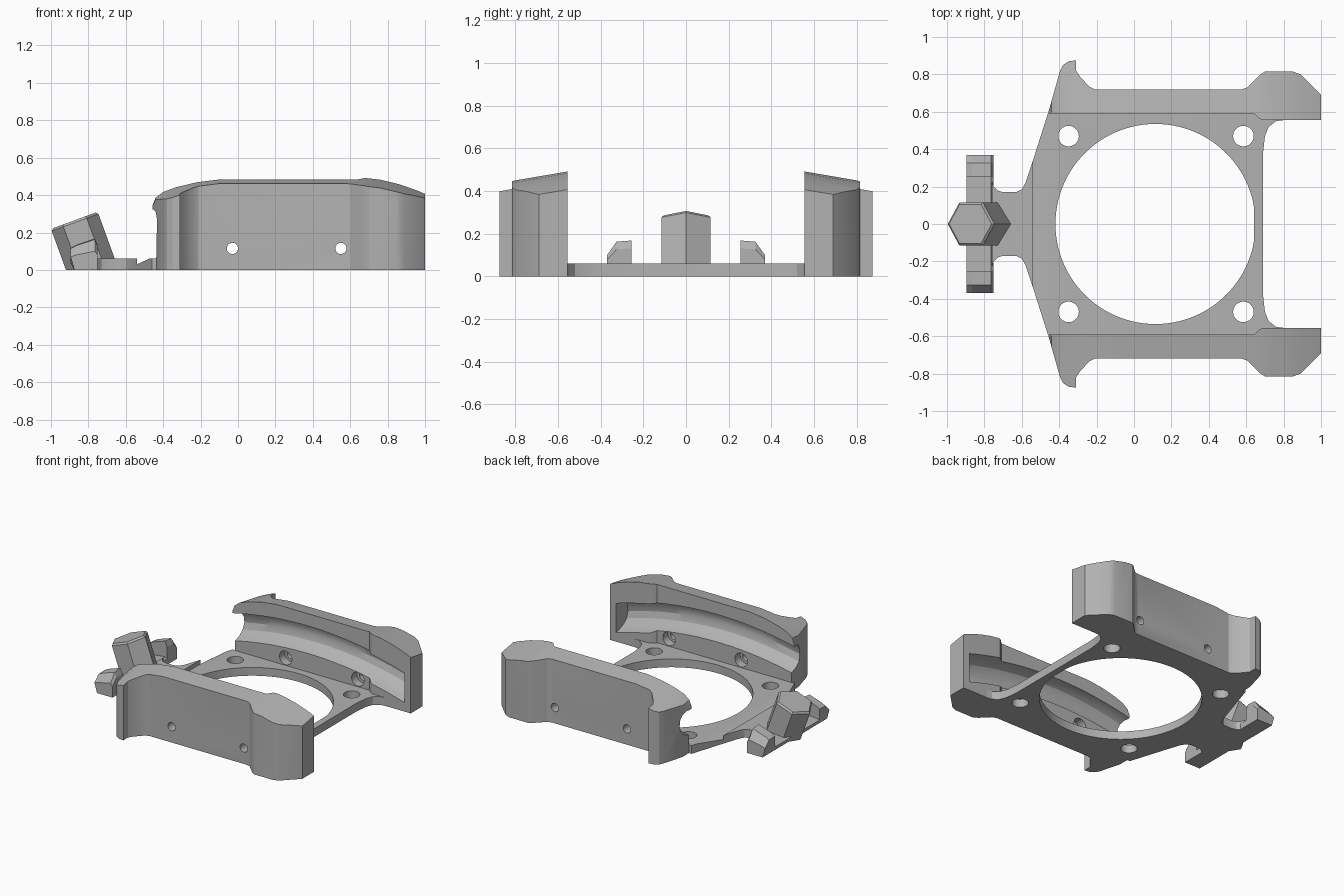
import bpy, bmesh, math
from mathutils import Matrix, Vector

if "Cube" in bpy.data.objects:
    bpy.data.objects.remove(bpy.data.objects["Cube"])

grey = bpy.data.materials.new("plain_grey")
grey.use_nodes = True
GREY = (0.45, 0.45, 0.45, 1)
grey.diffuse_color = GREY
grey.node_tree.nodes["Principled BSDF"].inputs["Base Color"].default_value = GREY


def loft(name, rings):
    """Closed solid through a list of matching rings."""
    bm = bmesh.new()
    rows = [[bm.verts.new(p) for p in ring] for ring in rings]
    n = len(rows[0])
    for a, b in zip(rows, rows[1:]):
        for i in range(n):
            j = (i + 1) % n
            bm.faces.new((a[i], a[j], b[j], b[i]))
    bm.faces.new(rows[0])
    bm.faces.new(rows[-1])
    bmesh.ops.recalc_face_normals(bm, faces=bm.faces)
    mesh = bpy.data.meshes.new(name)
    bm.to_mesh(mesh)
    bm.free()
    mesh.materials.append(grey)
    ob = bpy.data.objects.new(name, mesh)
    bpy.context.collection.objects.link(ob)
    return ob


def prism(name, pts, lo, hi, axis="z"):
    """Extrude a 2D outline along one axis."""
    place = {"x": lambda a, b, t: (t, a, b),
             "y": lambda a, b, t: (a, t, b),
             "z": lambda a, b, t: (a, b, t)}[axis]
    return loft(name, [[place(a, b, t) for a, b in pts] for t in (lo, hi)])


def circle(cx, cy, r, n=32, limit=9.0):
    return [(min(limit, cx + r * math.cos(math.tau * i / n)),
             cy + r * math.sin(math.tau * i / n)) for i in range(n)]


def boolean(ob, cutter, op="DIFFERENCE"):
    mod = ob.modifiers.new(op.lower(), "BOOLEAN")
    mod.operation = op
    mod.solver = "EXACT"
    mod.object = cutter
    bpy.context.view_layer.objects.active = ob
    bpy.ops.object.modifier_apply(modifier=mod.name)
    bpy.data.objects.remove(cutter)


def finish(ob, mirror=False, angle=25):
    bpy.ops.object.select_all(action="DESELECT")
    ob.select_set(True)
    bpy.context.view_layer.objects.active = ob
    if mirror:
        mod = ob.modifiers.new("mirror", "MIRROR")
        mod.use_axis = (False, True, False)
        mod.use_mirror_merge = False
        bpy.ops.object.modifier_apply(modifier=mod.name)
    bpy.ops.object.shade_smooth_by_angle(angle=math.radians(angle))


# Base plate with neck, big opening and four screw holes
half = [(-0.76, 0.23), (-0.75, 0.2), (-0.73, 0.18), (-0.7, 0.17), (-0.63, 0.17),
        (-0.6, 0.185), (-0.58, 0.22), (-0.54, 0.34), (-0.46, 0.592),
        (0.8, 0.592), (0.8, 0.555), (0.76, 0.55), (0.72, 0.52), (0.7, 0.47), (0.69, 0.38)]
plate = prism("base_plate", half + [(x, -y) for x, y in reversed(half)], 0, 0.06)
boolean(plate, prism("cut", circle(0.115, 0, 0.535, 96, 0.642), -0.1, 0.2))
for x in (-0.35, 0.585):
    for y in (-0.47, 0.47):
        boolean(plate, prism("cut", circle(x, y, 0.055), -0.1, 0.2))
# Sloped step where the neck meets the plate
boolean(plate, prism("cut", [(-0.54, 0.03), (-0.54, 0.08), (-0.43, 0.08)], -1, 1, "y"))
finish(plate)

# Side walls: plan outline, trimmed by the curved and outward sloping top
outline = [(-0.46, 0.59), (-0.395, 0.82), (-0.38, 0.85), (-0.35, 0.87), (-0.31, 0.875),
           (-0.31, 0.82), (-0.29, 0.79), (-0.24, 0.735), (-0.21, 0.72), (0.575, 0.72),
           (0.605, 0.73), (0.67, 0.795), (0.7, 0.815), (0.85, 0.815), (0.89, 0.8),
           (1, 0.69), (1, 0.555), (0.69, 0.555), (0.67, 0.565), (0.645, 0.59)]
wall = prism("side_walls", outline, 0, 0.7)
top = [(-0.44, -0.1), (-0.435, 0.19), (-0.443, 0.24), (-0.456, 0.28), (-0.456, 0.35),
       (-0.44, 0.39), (-0.4, 0.42), (-0.33, 0.446), (-0.22, 0.472), (-0.1, 0.487),
       (0.6, 0.487), (0.68, 0.489), (0.76, 0.48), (0.86, 0.456), (0.95, 0.425),
       (1.01, 0.4), (1.01, -0.1)]
boolean(wall, loft("trim", [[(x, y, z - 0.17 * (y - 0.57) * (z > 0.3)) for x, z in top]
                            for y in (0.5, 0.95)]), "INTERSECT")

# Arched groove along the inner face, open at the neck end
groove = [(0.5, 0.17), (0.59, 0.195), (0.64, 0.215), (0.675, 0.245), (0.69, 0.29),
          (0.685, 0.335), (0.665, 0.37), (0.63, 0.39), (0.5, 0.405)]
rings = []
for i in range(25):
    x = -0.6 + 1.55 * i / 24
    drop = 0.12 * ((x - 0.15) / 0.8) ** 2
    rings.append([(x, y, z - drop) for y, z in groove])
boolean(wall, loft("cut", rings))

# Side screw holes with counterbores on the inside
for x in (-0.03, 0.55):
    boolean(wall, prism("cut", circle(x, 0.115, 0.03, 24), 0.4, 1, "y"))
    boolean(wall, prism("cut", circle(x, 0.115, 0.05, 24), 0.4, 0.65, "y"))
finish(wall, mirror=True)

# Crossbar with chamfered upright ends and tilted tops
arm = [(0.37, 0), (0.37, 0.1), (0.325, 0.163), (0.255, 0.168), (0.255, 0.055)]
bar = loft("crossbar", [[(x + (lean if z < 0.02 else 0), y, z * k)
                         for y, z in arm + [(-y, z) for y, z in reversed(arm)]]
                        for x, lean, k in ((-0.895, 0.02, 0.7), (-0.865, 0, 0.8),
                                           (-0.765, 0, 1), (-0.75, 0, 0.78))])
finish(bar, angle=5)

# Tilted hexagonal post, cut flat at the ground
tilt = Matrix.Translation((-0.875, 0, 0.265)) @ Matrix.Rotation(math.radians(-20), 4, "Y")
post = loft("hex_post", [[tilt @ Vector((x, y, z)) for x, y in circle(0, 0, r, 6)]
                         for r, z in ((0.133, -0.45), (0.133, -0.012), (0.121, 0))])
boolean(post, prism("cut", [(-2, -1), (0, -1), (0, 1), (-2, 1)], -1, 0))
finish(post, angle=5)
